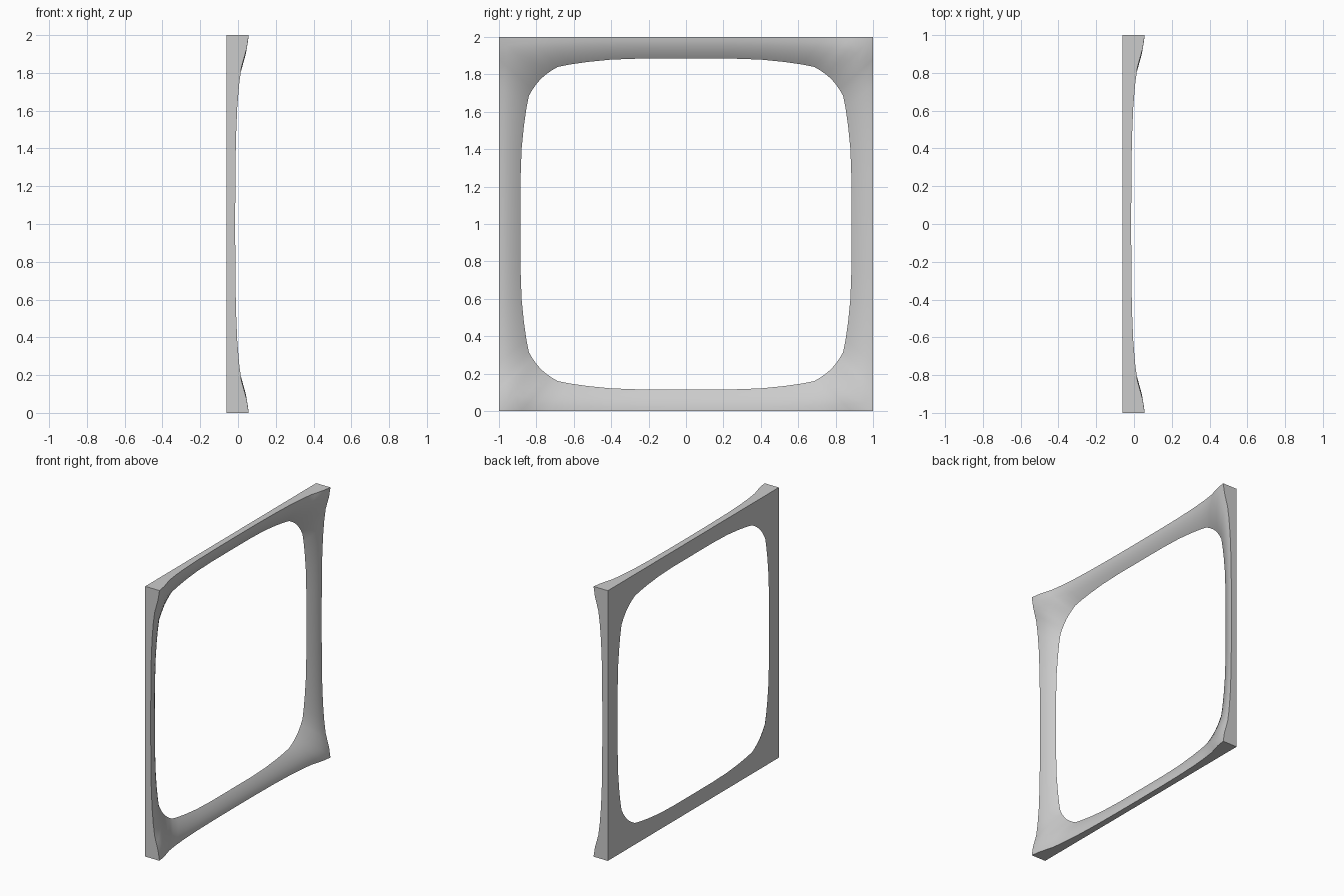
import bpy
import bmesh
import math

cube = bpy.data.objects.get("Cube")
if cube:
    bpy.data.objects.remove(cube, do_unlink=True)

BACK = -0.06
STEPS = 8

grey = bpy.data.materials.new("light_grey")
grey.use_nodes = True
colour = (0.6, 0.6, 0.6, 1)
grey.diffuse_color = colour
grey.node_tree.nodes["Principled BSDF"].inputs["Base Color"].default_value = colour

# One eighth of the frame, from rail middle to corner:
# outer edge position, outer edge height, opening position along and across
octant = [
    (0.0, -0.015, 0.0, 0.885),
    (0.25, -0.014, 0.23, 0.885),
    (0.45, -0.011, 0.40, 0.879),
    (0.62, -0.004, 0.53, 0.866),
    (0.74, 0.006, 0.62, 0.853),
    (0.83, 0.018, 0.685, 0.84),
    (0.88, 0.032, 0.72, 0.82),
    (0.93, 0.046, 0.752, 0.797),
    (1.0, 0.057, 0.776, 0.776),
]

# Mirror across the diagonal, then turn around the four sides
quarter = [((s, 1.0), h, (a, b)) for s, h, a, b in octant]
quarter += [((1.0, s), h, (b, a)) for s, h, a, b in reversed(octant[1:-1])]


def turn(point, k):
    y, z = point
    for _ in range(k):
        y, z = z, -y
    return y, z


loop = [(turn(o, k), h, turn(i, k)) for k in range(4) for o, h, i in quarter]

# Rings: back outer edge, then the curved front from rim down to the opening
bm = bmesh.new()
rings = [[bm.verts.new((BACK, o[0], o[1] + 1)) for o, h, i in loop]]
for step in range(STEPS + 1):
    u = math.sin(step / STEPS * math.pi / 2)
    ring = []
    for o, h, i in loop:
        x = BACK + (h - BACK) * (1 - u ** 1.8)
        y = o[0] + (i[0] - o[0]) * u
        z = o[1] + (i[1] - o[1]) * u
        ring.append(bm.verts.new((x, y, z + 1)))
    rings.append(ring)

# Side walls, curved front and flat back
n = len(loop)
for r, ring in enumerate(rings):
    after = rings[(r + 1) % len(rings)]
    for k in range(n):
        m = (k + 1) % n
        bm.faces.new((ring[k], ring[m], after[m], after[k]))
bmesh.ops.recalc_face_normals(bm, faces=bm.faces)

mesh = bpy.data.meshes.new("square_frame")
bm.to_mesh(mesh)
bm.free()
mesh.materials.append(grey)
frame = bpy.data.objects.new("square_frame", mesh)
bpy.context.collection.objects.link(frame)

bpy.ops.object.select_all(action='DESELECT')
frame.select_set(True)
bpy.context.view_layer.objects.active = frame
bpy.ops.object.shade_smooth_by_angle(angle=math.radians(35))
